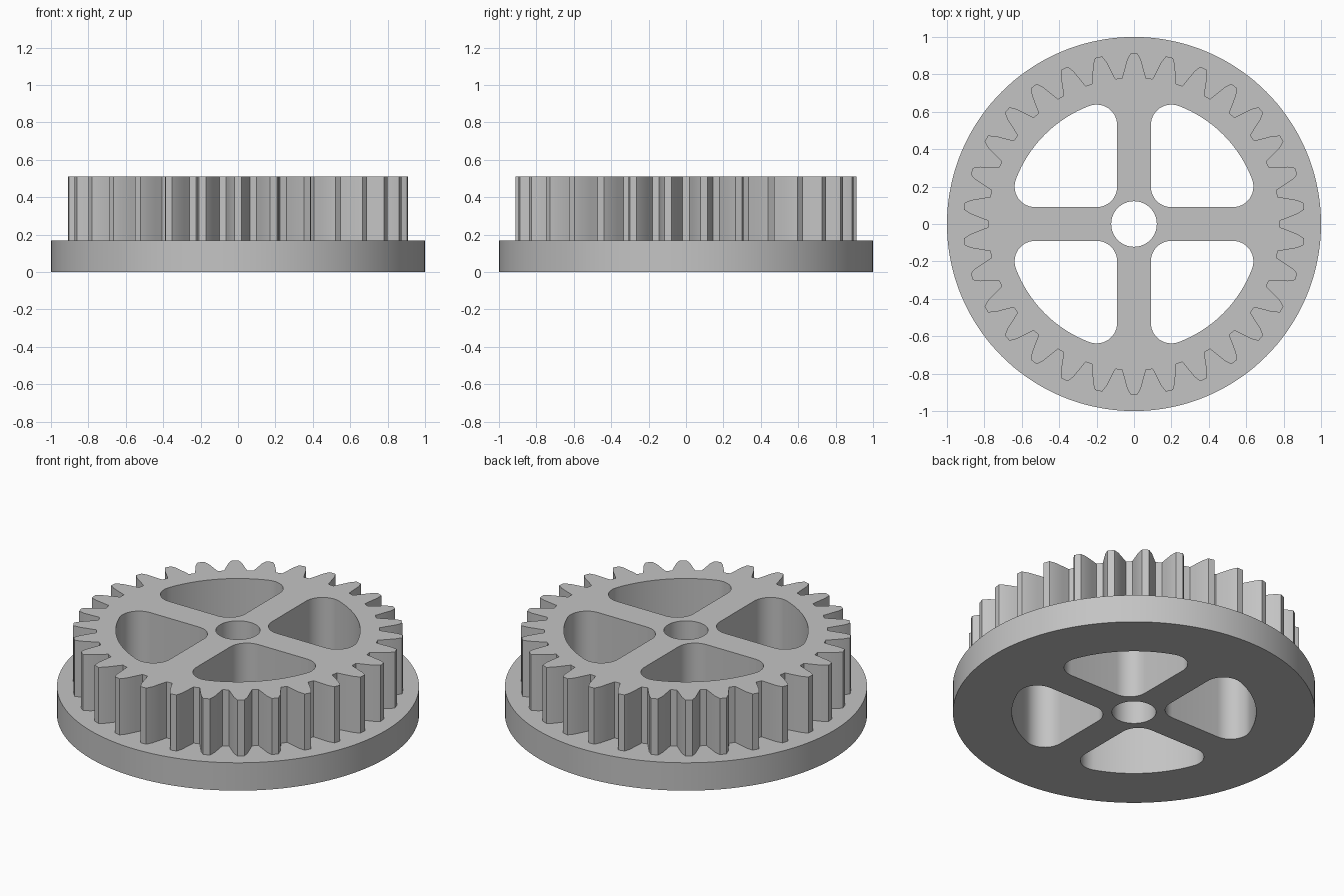
import bpy, bmesh
from math import sin, cos, pi, atan2, hypot, sqrt, radians

if "Cube" in bpy.data.objects:
    bpy.data.objects.remove(bpy.data.objects["Cube"], do_unlink=True)

TEETH = 30
FLANGE_TOP, GEAR_TOP = 0.17, 0.512
SPOKE_HALF, POCKET_R, FILLET, BORE = 0.09, 0.675, 0.11, 0.122

grey = bpy.data.materials.new("light_grey")
grey.use_nodes = True
colour = (0.55, 0.55, 0.55, 1)
grey.diffuse_color = colour
grey.node_tree.nodes["Principled BSDF"].inputs["Base Color"].default_value = colour


def prism(name, outline, z0, z1):
    """Extrude a closed counter-clockwise outline between two heights."""
    bm = bmesh.new()
    base = bm.faces.new([bm.verts.new((x, y, z0)) for x, y in outline])
    top = bmesh.ops.extrude_face_region(bm, geom=[base], use_keep_orig=True)["geom"]
    for v in top:
        if isinstance(v, bmesh.types.BMVert):
            v.co.z = z1
    bmesh.ops.recalc_face_normals(bm, faces=bm.faces)
    mesh = bpy.data.meshes.new(name)
    bm.to_mesh(mesh)
    bm.free()
    mesh.materials.append(grey)
    obj = bpy.data.objects.new(name, mesh)
    bpy.context.collection.objects.link(obj)
    return obj


def arc(cx, cy, r, a0, a1, n):
    steps = [a0 + (a1 - a0) * i / n for i in range(n + 1)]
    return [(cx + r * cos(a), cy + r * sin(a)) for a in steps]


def circle(r, n):
    return arc(0, 0, r, 0, 2 * pi, n)[:-1]


def gear_outline():
    """Tooth profile as (half width, radius), repeated around the rim."""
    flank = [(0.064, 0.782), (0.052, 0.825), (0.037, 0.878), (0.019, 0.912)]
    tooth = [(w, r) for w, r in flank] + [(-w, r) for w, r in reversed(flank)]
    points = []
    for i in range(TEETH):
        turn = pi / 2 + 2 * pi * i / TEETH
        for w, r in tooth:
            a = turn - atan2(w, r)
            points.append((r * cos(a), r * sin(a)))
    return points


def pocket_outline(quarter):
    """Rounded quarter-disc opening between two spokes."""
    near = SPOKE_HALF + FILLET
    far = sqrt((POCKET_R - FILLET) ** 2 - near ** 2)
    a = atan2(near, far)
    pts = arc(near, near, FILLET, pi, 1.5 * pi, 10)
    pts += arc(far, near, FILLET, -pi / 2, a, 14)
    pts += arc(0, 0, POCKET_R, a, pi / 2 - a, 24)[1:-1]
    pts += arc(near, far, FILLET, pi / 2 - a, pi, 14)
    c, s = cos(quarter * pi / 2), sin(quarter * pi / 2)
    return [(x * c - y * s, x * s + y * c) for x, y in pts]


# Solid parts and through-cutters
wheel = prism("flanged_gear", circle(1.0, 144), 0, FLANGE_TOP)
toothed_rim = prism("toothed_rim", gear_outline(), FLANGE_TOP / 2, GEAR_TOP)
cutters = [prism("pocket_cutter", pocket_outline(q), -0.1, 0.7) for q in range(4)]
cutters.append(prism("bore_cutter", circle(BORE, 48), -0.1, 0.7))

# Join the rim to the flange, then cut the pockets and the bore
for part in [toothed_rim] + cutters:
    mod = wheel.modifiers.new(part.name, "BOOLEAN")
    mod.operation = "UNION" if part is toothed_rim else "DIFFERENCE"
    mod.solver = "EXACT"
    mod.object = part
bpy.context.view_layer.update()
result = bpy.data.meshes.new_from_object(
    wheel.evaluated_get(bpy.context.evaluated_depsgraph_get()))
wheel.modifiers.clear()
wheel.data = result
for part in [toothed_rim] + cutters:
    bpy.data.objects.remove(part, do_unlink=True)

# Smooth round walls, crisp tooth and rim edges
bpy.ops.object.select_all(action="DESELECT")
wheel.select_set(True)
bpy.context.view_layer.objects.active = wheel
bpy.ops.object.shade_smooth_by_angle(angle=radians(18))
